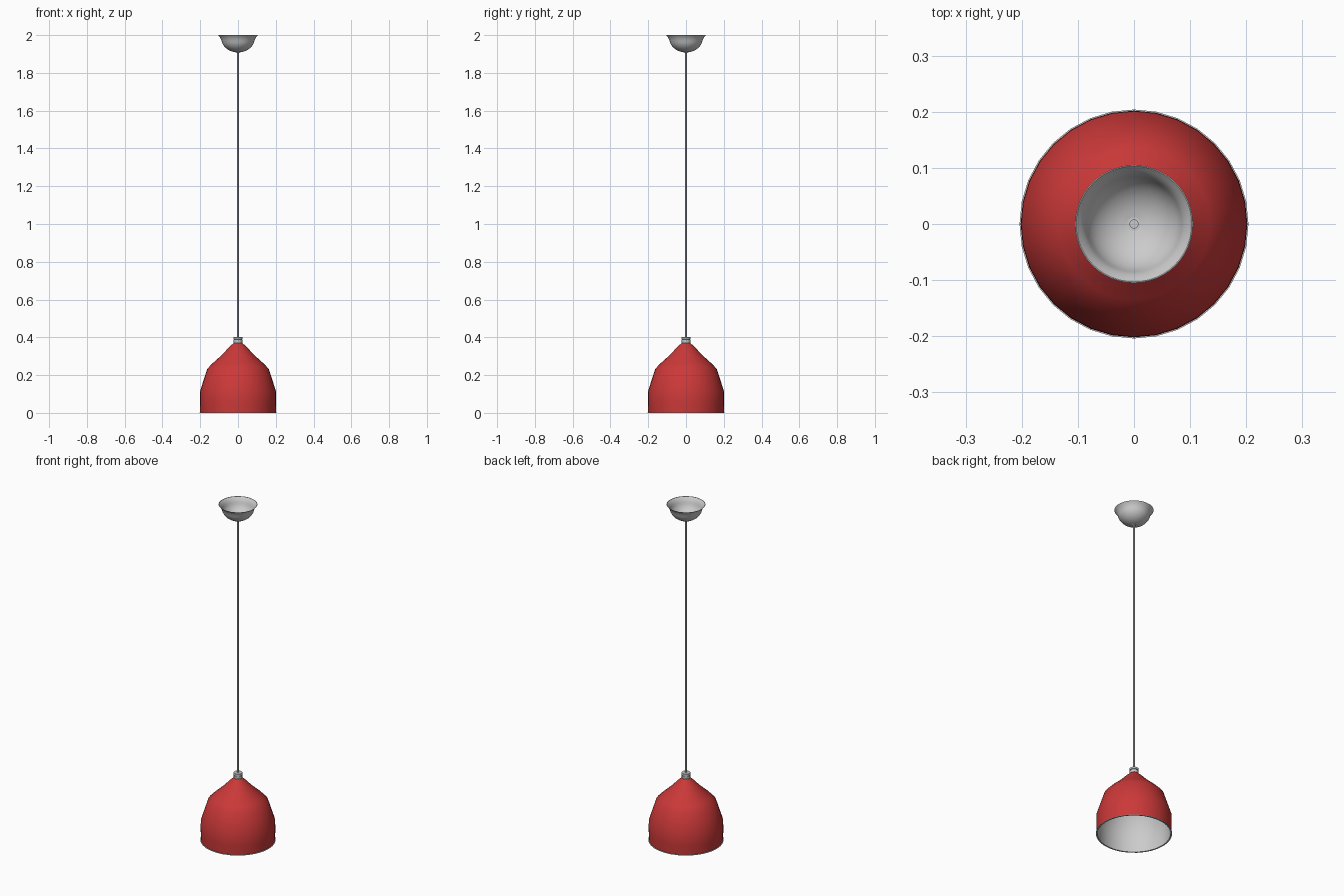
import bpy, bmesh, math

if "Cube" in bpy.data.objects:
    bpy.data.objects.remove(bpy.data.objects["Cube"])


def lathe(name, profile, segments=32, color=None, closed=False, angle=35):
    """Spin an (r, z) profile around the z axis."""
    bm = bmesh.new()
    rings = []
    for r, z in profile:
        if r < 1e-6:
            rings.append([bm.verts.new((0, 0, z))] * segments)
        else:
            rings.append([bm.verts.new((r * math.cos(2 * math.pi * i / segments),
                                        r * math.sin(2 * math.pi * i / segments), z))
                          for i in range(segments)])
    pairs = list(zip(rings, rings[1:]))
    if closed:
        pairs.append((rings[-1], rings[0]))
    for a, b in pairs:
        for i in range(segments):
            j = (i + 1) % segments
            corners = list(dict.fromkeys((a[i], a[j], b[j], b[i])))
            if len(corners) > 2:
                bm.faces.new(corners)
    bmesh.ops.recalc_face_normals(bm, faces=bm.faces)
    mesh = bpy.data.meshes.new(name)
    bm.to_mesh(mesh)
    bm.free()
    obj = bpy.data.objects.new(name, mesh)
    bpy.context.collection.objects.link(obj)
    if color:
        mat = bpy.data.materials.new(name + "_paint")
        mat.diffuse_color = color
        mat.use_nodes = True
        mat.node_tree.nodes["Principled BSDF"].inputs["Base Color"].default_value = mat.diffuse_color
        mesh.materials.append(mat)
    bpy.ops.object.select_all(action='DESELECT')
    obj.select_set(True)
    bpy.context.view_layer.objects.active = obj
    bpy.ops.object.shade_smooth_by_angle(angle=math.radians(angle))
    return obj


# Red bell-shaped shade: thin shell, with the liner filling the inside
outer = [(0.200, 0.003), (0.202, 0.06), (0.201, 0.115), (0.163, 0.233),
         (0.135, 0.262), (0.085, 0.307), (0.050, 0.345), (0.020, 0.373)]
skin = [(r - 0.0015, z - 0.0015) for r, z in reversed(outer[1:])] + [(0.1985, 0.003)]
lathe("shade", outer + skin, color=(0.60, 0.04, 0.04, 1), closed=True, angle=50)

# Pale inner lining, closed at the neck, with a rim rolled round the bottom edge
inner = [(r - 0.004, z - 0.004) for r, z in reversed(outer[1:])]
lining_outside = [(r - 0.002, z - 0.002) for r, z in outer[1:]]
lathe("shade_lining", [(0, 0.367)] + inner
      + [(0.196, 0.0), (0.204, 0.0), (0.204, 0.003), (0.198, 0.003)]
      + lining_outside + [(0, 0.3705)], angle=50)

# Stepped cap on the neck of the shade
lathe("neck_cap", [(0, 0.366), (0.020, 0.366), (0.023, 0.372), (0.023, 0.386),
                   (0.021, 0.387), (0.021, 0.389), (0.025, 0.390),
                   (0.025, 0.400), (0.023, 0.402), (0, 0.402)])

# Hanging cord
lathe("cord", [(0, 0.39), (0.005, 0.39), (0.005, 1.918), (0, 1.918)], segments=12)

# Ceiling canopy: open thin bowl with a flared lip
bowl = [(0.008, 1.9085)]
for k in range(1, 9):
    t = math.radians(8 + k * 9)
    bowl.append((0.089 * math.sin(t), 1.985 - 0.077 * math.cos(t)))
bowl += [(0.092, 1.982), (0.098, 1.992), (0.105, 2.0)]
inside = [(r - 0.002 if r > 0.02 else r, z + 0.002 if z < 1.99 else z)
          for r, z in reversed(bowl)]
lathe("ceiling_canopy", bowl + inside, segments=48, closed=True, angle=40)

# Cord grip through the bottom of the canopy
lathe("cord_grip", [(0, 1.906), (0.008, 1.906), (0.012, 1.909), (0.012, 1.913),
                    (0.008, 1.913), (0.008, 1.917), (0, 1.917)], segments=24)
